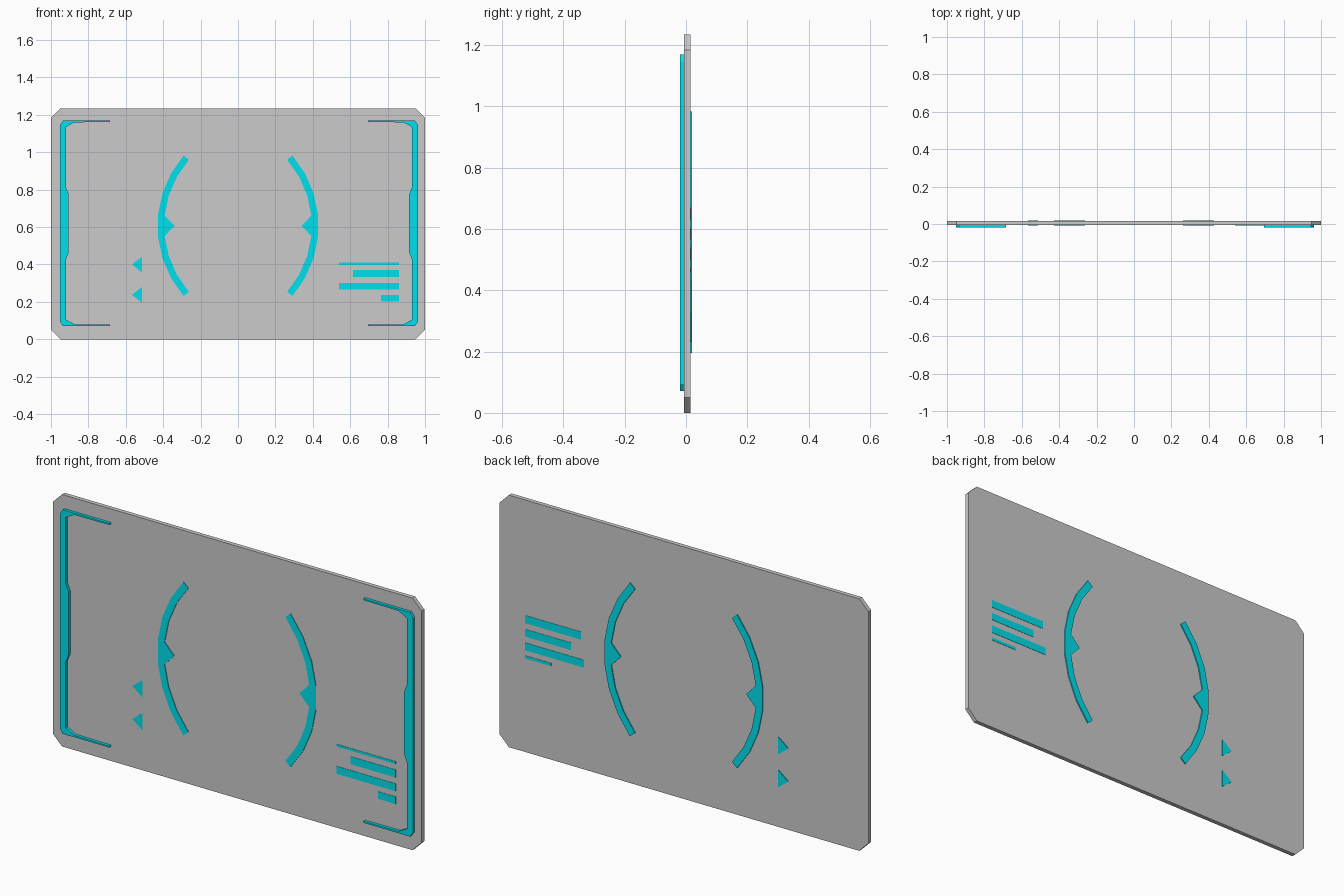
import bpy, bmesh, math

if "Cube" in bpy.data.objects:
    bpy.data.objects.remove(bpy.data.objects["Cube"])

cyan = bpy.data.materials.new("glow_cyan")
cyan.diffuse_color = (0.0, 0.75, 0.85, 1)
cyan.use_nodes = True
cyan.node_tree.nodes["Principled BSDF"].inputs["Base Color"].default_value = cyan.diffuse_color

PLATE_FRONT, PLATE_BACK = -0.006, 0.015


def extrude(name, outline, y0, y1, mat=None):
    """Extrude closed (x, z) outline(s) from y0 to y1."""
    outlines = outline if isinstance(outline[0], list) else [outline]
    bm = bmesh.new()
    for pts in outlines:
        face = bm.faces.new([bm.verts.new((x, y0, z)) for x, z in pts])
        new = bmesh.ops.extrude_face_region(bm, geom=[face])["geom"]
        verts = [v for v in new if isinstance(v, bmesh.types.BMVert)]
        bmesh.ops.translate(bm, verts=verts, vec=(0, y1 - y0, 0))
    bmesh.ops.recalc_face_normals(bm, faces=bm.faces)
    me = bpy.data.meshes.new(name)
    bm.to_mesh(me)
    bm.free()
    ob = bpy.data.objects.new(name, me)
    bpy.context.collection.objects.link(ob)
    if mat:
        me.materials.append(mat)
    return ob


def flip(pts, about=0.0):
    return [(2 * about - x, z) for x, z in pts]


def rect(x0, x1, z0, z1):
    return [(x0, z0), (x1, z0), (x1, z1), (x0, z1)]


# Panel with chamfered corners
H, c = 1.235, 0.05
extrude("panel", [(-1 + c, 0), (1 - c, 0), (1, c), (1, H - c), (1 - c, H),
                  (-1 + c, H), (-1, H - c), (-1, c)], PLATE_FRONT, PLATE_BACK)

# Side brackets on the front: upper half of the profile, mirrored in z
mid = 0.62
half = [(-0.905, 0.155), (-0.92, 0.192), (-0.92, 0.515), (-0.875, 0.54),
        (-0.684, 0.542), (-0.684, 0.549), (-0.936, 0.549), (-0.952, 0.526)]
bracket = [(x, mid + z) for x, z in half] + [(x, mid - z) for x, z in reversed(half)]
extrude("bracket_left", bracket, -0.02, PLATE_FRONT + 0.001, cyan)
extrude("bracket_right", flip(bracket, 0.005), -0.02, PLATE_FRONT + 0.001, cyan)

# Segmented arcs with an inward pointer, passing through the panel
cx, cz, R, r, n = 0.142, 0.607, 0.573, 0.537, 7
span = math.radians(41)


def arc_points(rad):
    return [(cx - rad * math.cos(a), cz + rad * math.sin(a))
            for a in (-span + 2 * span * i / n for i in range(n + 1))]


inner = arc_points(r)
inner.insert(4, (-0.34, cz))
arc = arc_points(R) + inner[::-1]
extrude("arc_left", arc, -0.009, 0.02, cyan)
extrude("arc_right", flip(arc), -0.009, 0.02, cyan)

# Small arrow markers
extrude("arrow_markers", [[(-0.567, z), (-0.513, z - 0.042), (-0.513, z + 0.042)]
                          for z in (0.40, 0.238)], -0.008, 0.019, cyan)

# Thin readout bars, front and back: (inner x, bottom z, top z)
front = [(0.54, 0.398, 0.41), (0.615, 0.332, 0.37), (0.54, 0.265, 0.302), (0.765, 0.202, 0.238)]
back = [(0.558, 0.632, 0.67), (0.612, 0.566, 0.602), (0.542, 0.499, 0.536), (0.72, 0.459, 0.473)]
extrude("readout_bars_front", [rect(x, 0.86, a, b) for x, a, b in front],
        PLATE_FRONT - 0.0015, PLATE_FRONT + 0.001, cyan)
extrude("readout_bars_back", [rect(x, 0.86, a, b) for x, a, b in back],
        PLATE_BACK - 0.001, PLATE_BACK + 0.0015, cyan)
